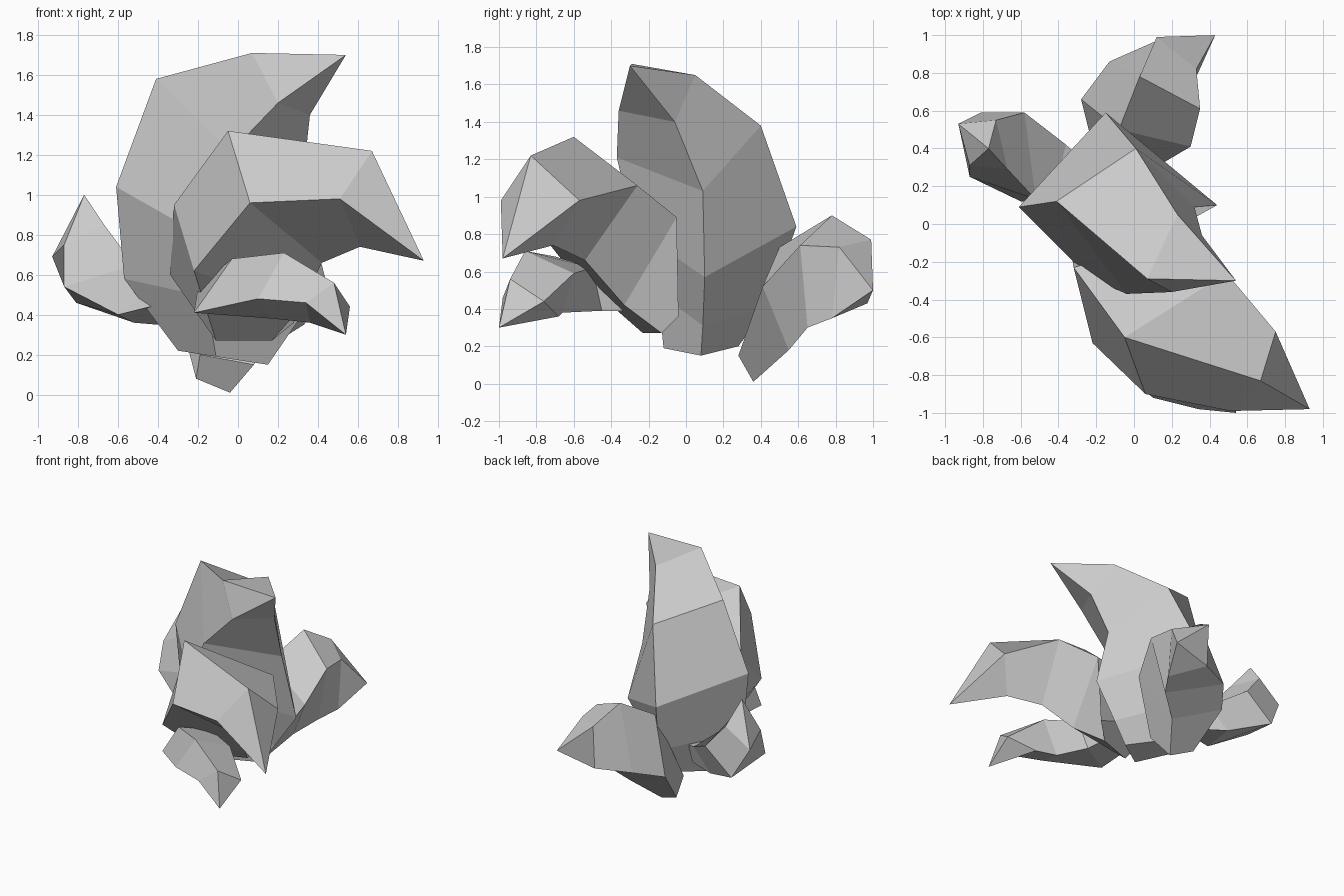
import bpy
import bmesh
from mathutils import Vector

default_cube = bpy.data.objects.get("Cube")
if default_cube:
    bpy.data.objects.remove(default_cube)

UNIT = 0.01  # stations are given in hundredths

# One plain grey for the whole plant
grey = bpy.data.materials.new("plain_grey")
grey.use_nodes = True
grey_colour = (0.6, 0.6, 0.6, 1.0)
grey.diffuse_color = grey_colour
shader = next(node for node in grey.node_tree.nodes if node.type == "BSDF_PRINCIPLED")
shader.inputs["Base Color"].default_value = grey_colour
shader.inputs["Roughness"].default_value = 0.8


def make_ring(bm, back, back_spread, front, front_spread):
    """Four-sided cross-section: a back edge and a front edge, each spread sideways."""
    back, front = Vector(back), Vector(front)
    back_spread, front_spread = Vector(back_spread), Vector(front_spread)
    corners = (back - back_spread, back + back_spread,
               front + front_spread, front - front_spread)
    return [bm.verts.new(corner * UNIT) for corner in corners]


def make_leaf(name, tip, stations):
    """Thick pointed leaf lofted from its tip through the stations to a capped root."""
    bm = bmesh.new()
    point = bm.verts.new(Vector(tip) * UNIT)
    rings = [make_ring(bm, *station) for station in stations]

    for side in range(4):
        following = (side + 1) % 4
        bm.faces.new((point, rings[0][side], rings[0][following]))
        for upper, lower in zip(rings, rings[1:]):
            bm.faces.new((upper[side], lower[side], lower[following], upper[following]))
    bm.faces.new(rings[-1])

    bmesh.ops.recalc_face_normals(bm, faces=bm.faces)
    mesh = bpy.data.meshes.new(name)
    bm.to_mesh(mesh)
    bm.free()
    mesh.materials.append(grey)
    leaf = bpy.data.objects.new(name, mesh)
    bpy.context.collection.objects.link(leaf)
    return leaf


# Each station: back edge centre and half-spread, front edge centre and half-spread
# Tall central leaf, curling forward at the top
make_leaf("tall_leaf", (54, -30, 170), [
    ((15, -12, 168), (8, 17, -3), (28, -21, 143), (8, 15, -3)),
    ((-20, 26, 148), (21, 14, -10), (14, -14, 112), (18, 23, -9)),
    ((-38, 34, 94), (23, 25, -10), (10, -9, 70), (34, 19, -13)),
    ((-32, 27, 50), (25, 17, -8), (5, -3, 40), (21, 12, -9)),
    ((-20, 23, 21), (10, 5, -1), (2, -2, 17), (13, 10, -2)),
])

# Broad leaf arching over the front
make_leaf("broad_front_leaf", (93, -98, 67), [
    ((71, -70, 110), (4, 13, -12), (56, -85, 86), (5, 14, -12)),
    ((22, -43, 119), (27, 17, -13), (24, -72, 81), (18, 18, -15)),
    ((-1, -14, 92), (31, 9, -3), (4, -48, 52), (26, 15, -10)),
    ((-3, -7, 48), (31, 3, -12), (3, -18, 27), (14, 5, 0)),
])

# Low leaf beneath the broad one
make_leaf("low_front_leaf", (54, -100, 30), [
    ((52, -85, 50), (4, 9, -6), (35, -83, 41), (1, 15, -5)),
    ((29, -73, 65), (6, 13, -6), (14, -79, 43), (4, 13, -5)),
    ((4, -60, 65), (7, 10, -3), (-8, -54, 40), (14, 9, -1)),
    ((-8, -35, 53), (12, 5, -1), (-8, -30, 40), (12, 5, -1)),
])

# Small side leaf, turned upward
make_leaf("side_leaf", (-77, 40, 100), [
    ((-90, 42, 72), (3, -11, 3), (-70, 42, 84), (3, -13, 1)),
    ((-84, 42, 50), (-3, -17, 4), (-55, 36, 65), (3, -23, 0)),
    ((-56, 28, 38), (-4, -16, 2), (-40, 27, 52), (-4, -15, 0)),
    ((-32, 21, 40), (-4, -11, 6), (-25, 18, 46), (-2, -12, 0)),
])

# Rear leaf, rising from the lowest point
make_leaf("rear_leaf", (43, 100, 50), [
    ((12, 98, 60), (0, 1, 17), (33, 80, 54), (0, 2, 19)),
    ((-5, 82, 66), (8, -4, 24), (30, 63, 52), (5, -2, 22)),
    ((-18, 58, 54), (10, -8, 19), (20, 48, 35), (10, -7, 17)),
    ((-20, 36, 14), (1, -6, 6), (2, 32, 8), (6, -4, 7)),
])
